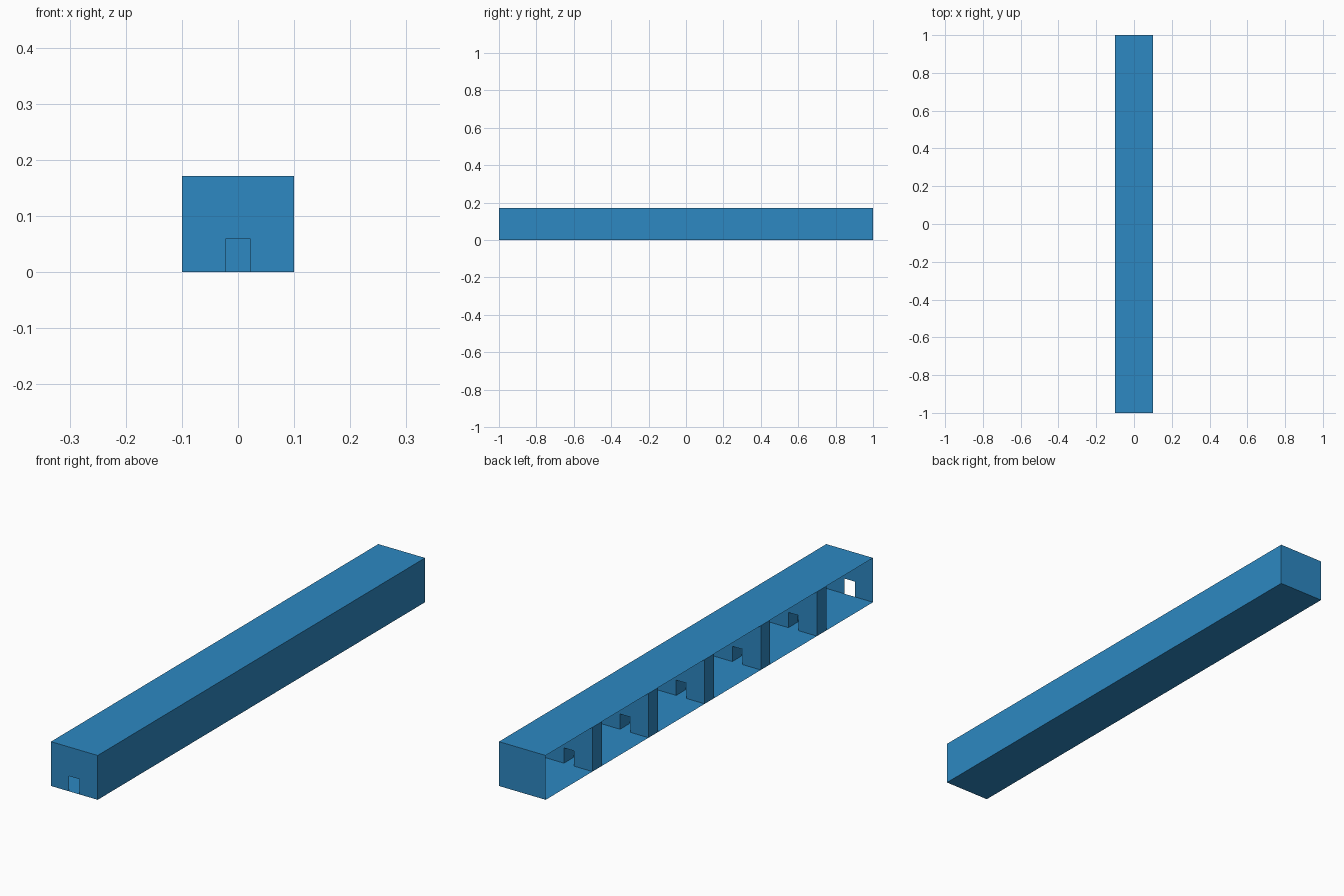
import bpy

if "Cube" in bpy.data.objects:
    bpy.data.objects.remove(bpy.data.objects["Cube"])

# Overall sizes: the length is 35 modules (6 rooms of 5, 5 partitions of 1)
U = 2 / 35
W, H, L = 0.1, 3 * U, 1.0
DW, DH = 0.022, 0.059

blue = bpy.data.materials.new("blue")
blue.diffuse_color = (0.026, 0.246, 0.54, 1)
blue.use_nodes = True
blue.node_tree.nodes["Principled BSDF"].inputs["Base Color"].default_value = blue.diffuse_color


def make(name, verts, faces):
    me = bpy.data.meshes.new(name)
    me.from_pydata(verts, [], faces)
    me.materials.append(blue)
    ob = bpy.data.objects.new(name, me)
    bpy.context.collection.objects.link(ob)
    return ob


# Wall outline with a doorway, as x and z, counter-clockwise from the front
PROFILE = [(-W, 0), (-DW, 0), (-DW, DH), (DW, DH), (DW, 0), (W, 0), (W, H), (-W, H)]
N = len(PROFILE)


def outline(y):
    return [(x, y, z) for x, z in PROFILE]


# Thin outer shell: floor, roof, right side and back; the left side is open
corners = [(x, y, z) for z in (0, H) for y in (-L, L) for x in (-W, W)]
make("outer_shell", corners, [(0, 2, 3, 1), (4, 5, 7, 6), (1, 3, 7, 5), (2, 6, 7, 3)])

# Front wall with doorway
make("front_wall", outline(-L), [range(N)])

# Thick partitions with doorways; only the exposed sides are built
for i in range(5):
    y0 = -L + (5 + 6 * i) * U
    faces = [list(range(N)), list(range(2 * N - 1, N - 1, -1))]
    for a in (1, 2, 3, 7):
        b = (a + 1) % N
        faces.append((a, a + N, b + N, b))
    make(f"partition_{i + 1}", outline(y0) + outline(y0 + U), faces)
